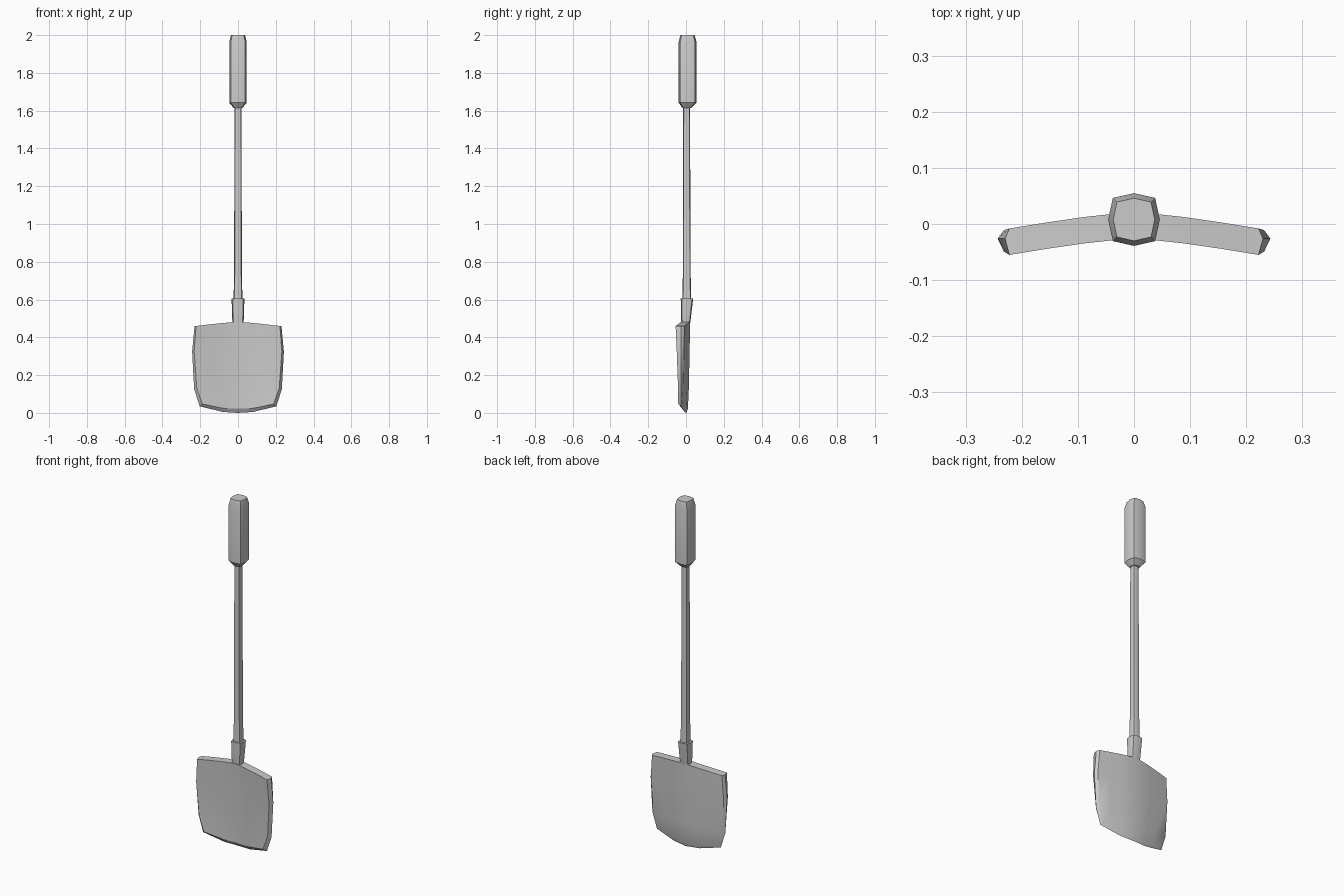
import bpy, bmesh, math

if "Cube" in bpy.data.objects:
    bpy.data.objects.remove(bpy.data.objects["Cube"])

def finish(bm, name):
    bmesh.ops.recalc_face_normals(bm, faces=bm.faces[:])
    me = bpy.data.meshes.new(name)
    bm.to_mesh(me)
    bm.free()
    ob = bpy.data.objects.new(name, me)
    bpy.context.collection.objects.link(ob)
    bpy.ops.object.select_all(action='DESELECT')
    ob.select_set(True)
    bpy.context.view_layer.objects.active = ob
    bpy.ops.object.shade_smooth_by_angle(angle=math.radians(32))
    return ob

# Eight-sided, squarish cross-section shared by all handle parts
SECTION = [(0, 1), (.82, .82), (1, 0), (.82, -.82), (0, -1), (-.82, -.82), (-1, 0), (-.82, .82)]

def tube(name, rings):
    """rings: (z, half width x, half depth y, centre y)"""
    bm = bmesh.new()
    loops = [[bm.verts.new((a * rx, cy + b * ry, z)) for a, b in SECTION]
             for z, rx, ry, cy in rings]
    for lo, hi in zip(loops, loops[1:]):
        for i in range(8):
            j = (i + 1) % 8
            bm.faces.new((lo[i], lo[j], hi[j], hi[i]))
    bm.faces.new(loops[0])
    bm.faces.new(loops[-1])
    return finish(bm, name)

tube("grip", [(1.615, .024, .024, .005), (1.642, .046, .047, .008),
              (1.965, .046, .047, .008), (2.0, .037, .038, .008)])
tube("shaft", [(.58, .024, .024, .004), (.72, .021, .021, .004), (1.63, .018, .018, .003)])
tube("socket", [(.44, .026, .018, -.003), (.48, .030, .024, -.001), (.605, .034, .033, .005)])

# Blade: bent plate with a bevelled rim on the sides and bottom
COLS = [-1, -.7, -.4, 0, .4, .7, 1]
# inset half width, edge z, z at .7, z at .4, centre z, front y, back y
ROWS = [(.222, .460, .468, .475, .483, -.025, .022),
        (.232, .325, .325, .325, .325, -.019, .019),
        (.218, .130, .130, .130, .130, -.012, .015),
        (.188, .047, .035, .024, .022, -.011, .010)]
# outer half width and edge z of the rim
RIM = [(.230, .460), (.243, .325), (.232, .125), (.203, .035)]
BEND = .030

bm = bmesh.new()
front, back = [], []
for w, ze, z7, z4, zc, yf, yb in ROWS:
    zs = [ze, z7, z4, zc, z4, z7, ze]
    for grid, y in ((front, yf), (back, yb)):
        grid.append([bm.verts.new((u * w, y - BEND * abs(u) ** 1.25, z))
                     for u, z in zip(COLS, zs)])

def border(grid):
    return [r[0] for r in grid] + grid[-1][1:-1] + [r[-1] for r in reversed(grid)]

left = [(-w, z, -.026) for w, z in RIM]
bottom = [(u * .203, z, -BEND * abs(u) ** 1.25 + .002)
          for u, z in zip(COLS[1:-1], (.020, .005, 0, .005, .020))]
right = [(-x, z, y) for x, z, y in reversed(left)]
rim = [bm.verts.new((x, y, z)) for x, z, y in left + bottom + right]

for grid in (front, back):
    for a, b in zip(grid, grid[1:]):
        for j in range(len(COLS) - 1):
            bm.faces.new((a[j], a[j + 1], b[j + 1], b[j]))
    edge = border(grid)
    for k in range(len(rim) - 1):
        bm.faces.new((edge[k], edge[k + 1], rim[k + 1], rim[k]))

# Flat top edge
f, b = front[0], back[0]
for j in range(len(COLS) - 1):
    bm.faces.new((f[j], f[j + 1], b[j + 1], b[j]))
bm.faces.new((f[0], b[0], rim[0]))
bm.faces.new((f[-1], rim[-1], b[-1]))
finish(bm, "blade")
